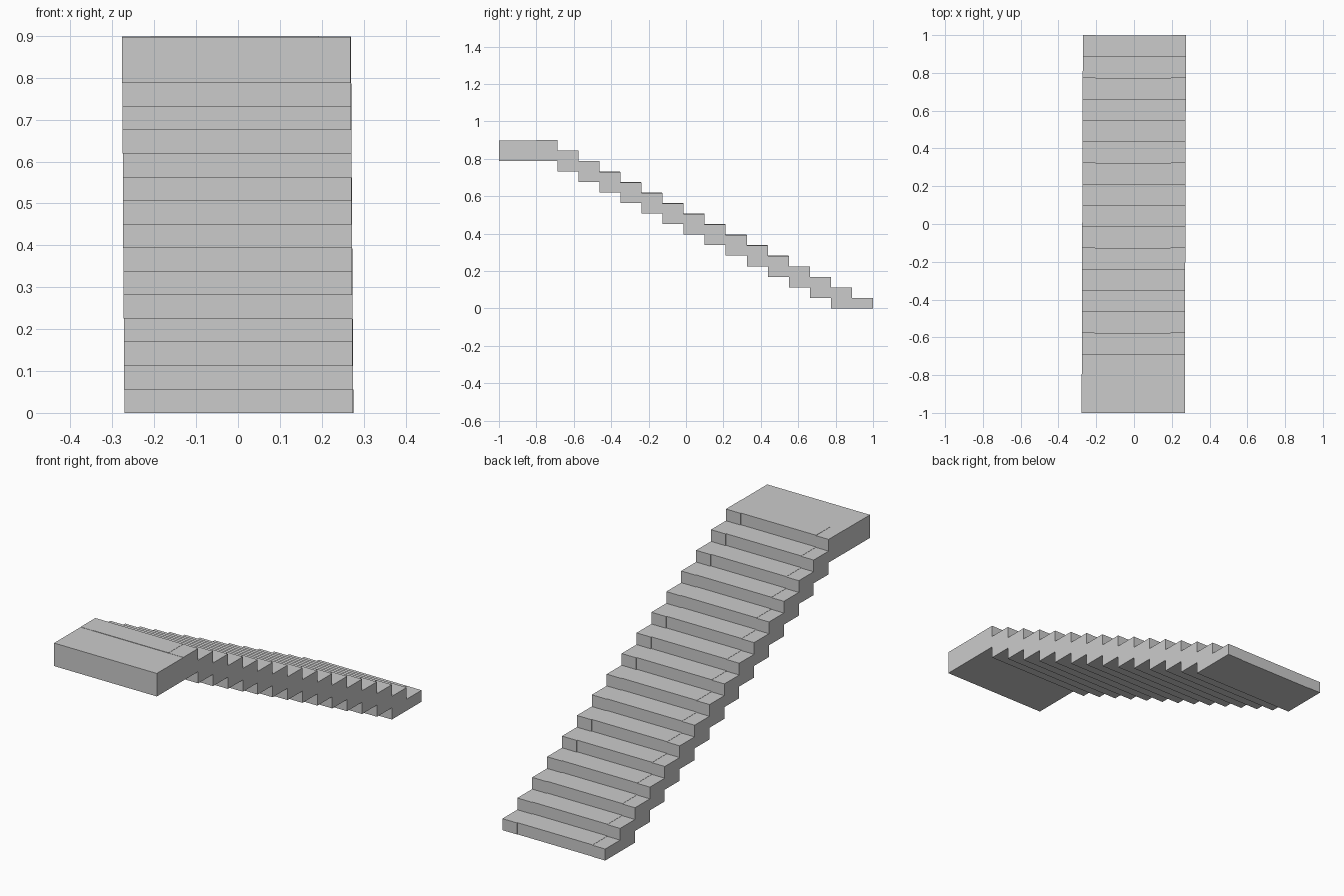
import bpy, bmesh

if "Cube" in bpy.data.objects:
    bpy.data.objects.remove(bpy.data.objects["Cube"])

STEPS = 16
RISE = 0.9 / STEPS
RUN = 0.1125
BACK = -0.8          # where the flight meets the landing
NOSE = 1 - (STEPS - 1) * RUN


def shift(y):
    # the flight drifts very slightly sideways along its length
    return -0.001 + 0.0033 * y


def extrude_profile(name, profile, x0, x1):
    """Extrude a (y, z) outline across x."""
    bm = bmesh.new()
    face = bm.faces.new([bm.verts.new((x0 + shift(y), y, z)) for y, z in profile])
    res = bmesh.ops.extrude_face_region(bm, geom=[face])
    verts = [v for v in res["geom"] if isinstance(v, bmesh.types.BMVert)]
    bmesh.ops.translate(bm, verts=verts, vec=(x1 - x0, 0, 0))
    bmesh.ops.recalc_face_normals(bm, faces=bm.faces)
    mesh = bpy.data.meshes.new(name)
    bm.to_mesh(mesh)
    bm.free()
    obj = bpy.data.objects.new(name, mesh)
    bpy.context.collection.objects.link(obj)
    return obj


def stair_profile(lift=0.0, setback=0.0):
    """Stepped top going down towards +y, stepped underside coming back."""
    top = [(BACK, 0.9 + lift)]
    under = [(BACK, 0.9 - 2 * RISE)]
    for i in range(STEPS):
        y = NOSE + i * RUN - setback
        z = 0.9 - i * RISE
        top += [(y, z + lift), (y, max(z - RISE + lift, 0) if i < STEPS - 1 else 0)]
    for i in range(STEPS - 2):
        y = NOSE + i * RUN
        z = 0.9 - (i + 2) * RISE
        under += [(y, z), (y, z - RISE)]
    # the lowest underside sits flat on the ground
    under = under[:-2] + [(NOSE + (STEPS - 3) * RUN, RISE),
                          (NOSE + (STEPS - 3) * RUN, 0)]
    return top + under[::-1]


# Landing slab at the top
extrude_profile("landing", [(-1, 0.898), (BACK, 0.898), (BACK, 0.7875), (-1, 0.7875)],
                -0.273, 0.273)

# Central treads and the two side strips
extrude_profile("central_treads", stair_profile(0.0, 0.002), -0.205, 0.195)
for side, x0, x1 in (("left", -0.273, -0.205), ("right", 0.195, 0.273)):
    extrude_profile(side + "_side_strip", stair_profile(-0.001), x0, x1)
